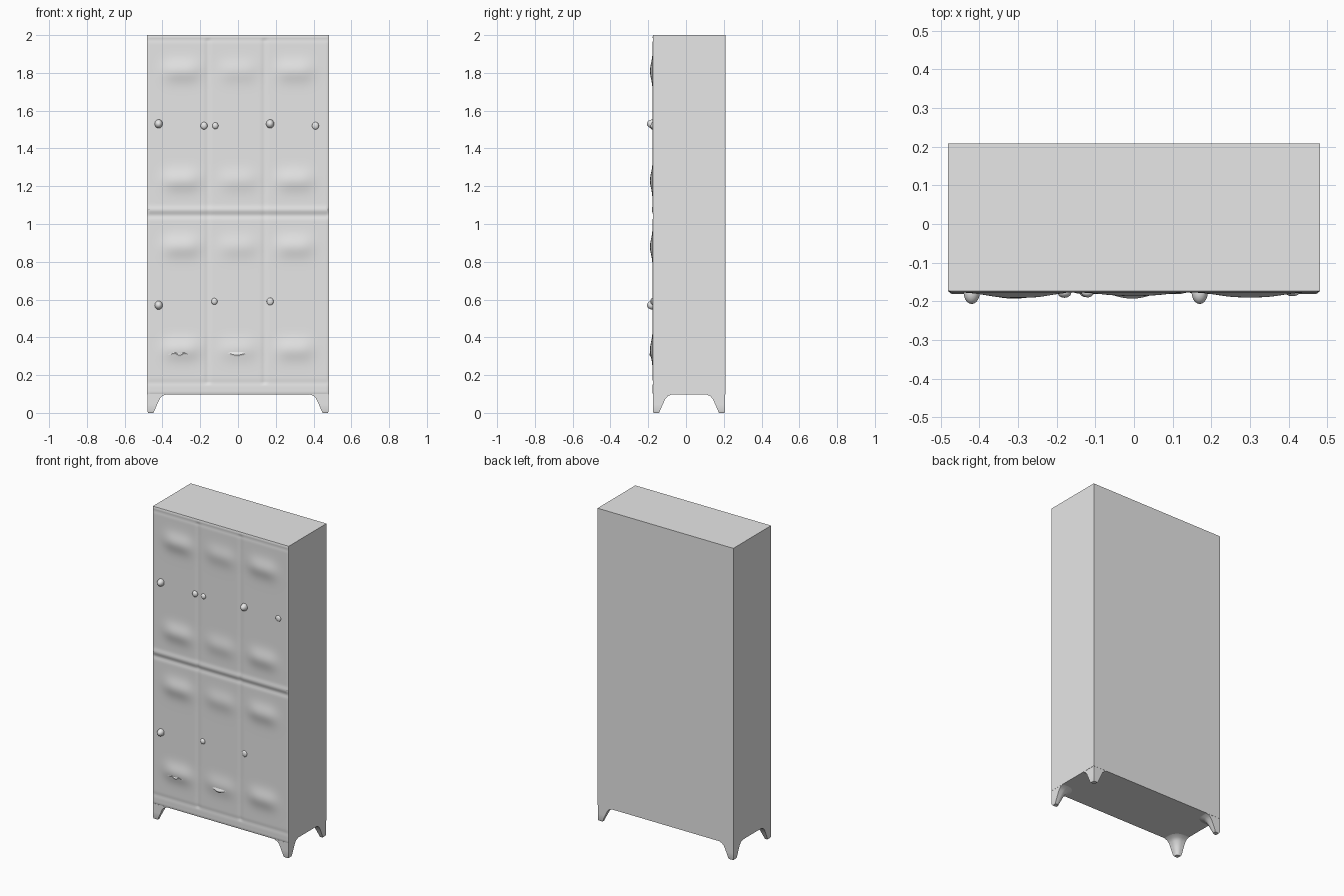
import bpy, bmesh, math

if "Cube" in bpy.data.objects:
    bpy.data.objects.remove(bpy.data.objects["Cube"])

W, FRONT, BACK, Z0, Z1 = 0.481, -0.177, 0.208, 0.098, 2.0

grey = bpy.data.materials.new("light grey metal")
grey.diffuse_color = (0.8, 0.8, 0.8, 1)
grey.use_nodes = True
grey.node_tree.nodes["Principled BSDF"].inputs["Base Color"].default_value = grey.diffuse_color


def finish(name, bm, angle=35):
    bmesh.ops.recalc_face_normals(bm, faces=bm.faces)
    me = bpy.data.meshes.new(name)
    bm.to_mesh(me)
    bm.free()
    me.materials.append(grey)
    ob = bpy.data.objects.new(name, me)
    bpy.context.collection.objects.link(ob)
    bpy.ops.object.select_all(action='DESELECT')
    ob.select_set(True)
    bpy.context.view_layer.objects.active = ob
    bpy.ops.object.shade_smooth_by_angle(angle=math.radians(angle))
    return ob


def bump(t, width):
    return math.exp(-(t / width) ** 2)


COLUMNS = ((-0.30, 0.014), (0.0, 0.009), (0.30, 0.013))
VENTS = (1.81, 1.23, 0.88, 0.335)


def relief(x, z):
    """Outward height of the pressed door front."""
    h = 0.0
    # pressed vents
    for cx, depth in COLUMNS:
        for cz in VENTS:
            h += depth * bump(abs(x - cx) ** 1.5, 0.030) * bump(z - cz, 0.055)
    # seams between doors
    if 0.15 < z < 1.98:
        for sx in (-0.16, 0.14):
            h -= 0.004 * bump(x - sx, 0.012)
    h += 0.004 * bump(z - 1.075, 0.016) - 0.004 * bump(z - 1.045, 0.014)
    h -= 0.002 * (bump(z - 1.975, 0.01) + bump(z - 0.16, 0.012))
    # rounded rim
    d = min(W - abs(x), z - Z0, Z1 - z)
    if d < 0.008:
        h = -0.003 * (1 - d / 0.008) ** 2
    return h


# Cabinet: pressed front sheet, pulled back into a closed box
bm = bmesh.new()
bmesh.ops.create_grid(bm, x_segments=110, y_segments=220, size=1)
for v in bm.verts:
    x, z = v.co.x * W, Z0 + (v.co.y + 1) / 2 * (Z1 - Z0)
    v.co = (x, FRONT - relief(x, z), z)
rim = [e for e in bm.edges if e.is_boundary]
ext = bmesh.ops.extrude_edge_only(bm, edges=rim)['geom']
for v in ext:
    if isinstance(v, bmesh.types.BMVert):
        v.co.y = BACK
back_rim = [e for e in bm.edges if e.is_boundary]
bmesh.ops.edgeloop_fill(bm, edges=back_rim)
finish("locker_cabinet", bm)

# Legs: flared at the top, outer corner flush with the cabinet
SECTIONS = ((0.0, 0.028), (0.008, 0.036), (0.045, 0.052), (0.075, 0.066),
            (0.09, 0.080), (0.099, 0.105))
for side, sx in (("left", -1), ("right", 1)):
    for end, y_out, sy in (("front", FRONT + 0.001, -1), ("back", BACK, 1)):
        bm = bmesh.new()
        rings = []
        for z, w in SECTIONS:
            inset = 0.005 if z == 0 else 0.001
            pts = [(0, 0), (w, 0)]
            # rounded inner corner
            r = w * 0.6
            for k in range(7):
                a = math.pi / 2 * k / 6
                pts.append((w - r + r * math.cos(a), w - r + r * math.sin(a)))
            pts.append((0, w))
            rings.append([bm.verts.new((sx * (W - inset - px),
                                        y_out - sy * (inset + py), z))
                          for px, py in pts])
        n = len(rings[0])
        for a, b in zip(rings, rings[1:]):
            for i in range(n):
                j = (i + 1) % n
                bm.faces.new((a[i], a[j], b[j], b[i]))
        bm.faces.new(rings[0])
        bm.faces.new(rings[-1])
        finish(f"{end}_{side}_leg", bm, 50)

# Latches and hinge studs: x, z, radius, projection from the front
STUDS = ((-0.42, 1.53, 0.021, 0.030), (0.17, 1.53, 0.021, 0.030),
         (-0.42, 0.57, 0.021, 0.030), (-0.18, 1.52, 0.018, 0.014),
         (-0.12, 1.52, 0.016, 0.013), (0.41, 1.52, 0.018, 0.010),
         (-0.125, 0.59, 0.016, 0.012), (0.17, 0.59, 0.018, 0.009))
for i, (x, z, r, p) in enumerate(STUDS):
    bm = bmesh.new()
    bmesh.ops.create_uvsphere(bm, u_segments=20, v_segments=12, radius=1)
    for v in bm.verts:
        v.co = (x + v.co.x * r, FRONT + v.co.y * p, z + v.co.z * r * 1.1)
    finish(f"door_latch_{i + 1}", bm)

# Torn lips under two of the lowest vents
for name, cx, w, teeth in (("left_vent_lip", -0.31, 0.085, 3),
                           ("middle_vent_lip", -0.005, 0.065, 1)):
    bm = bmesh.new()
    rows = []
    N = 24
    for k in range(N + 1):
        t = k / N * 2 - 1
        x = cx + t * w
        fade = 1 - t * t
        low = 0.308 - 0.010 * fade * (0.5 + 0.5 * math.cos(t * math.pi * teeth))
        y = FRONT + 0.002
        rows.append([bm.verts.new(c) for c in (
            (x, y, 0.345), (x, y - 0.016 * fade - 0.002, low + 0.008),
            (x, y - 0.014 * fade - 0.001, low), (x, y, low + 0.004))])
    for a, b in zip(rows, rows[1:]):
        for i in range(4):
            j = (i + 1) % 4
            bm.faces.new((a[i], a[j], b[j], b[i]))
    bm.faces.new(rows[0])
    bm.faces.new(rows[-1])
    finish(name, bm)
